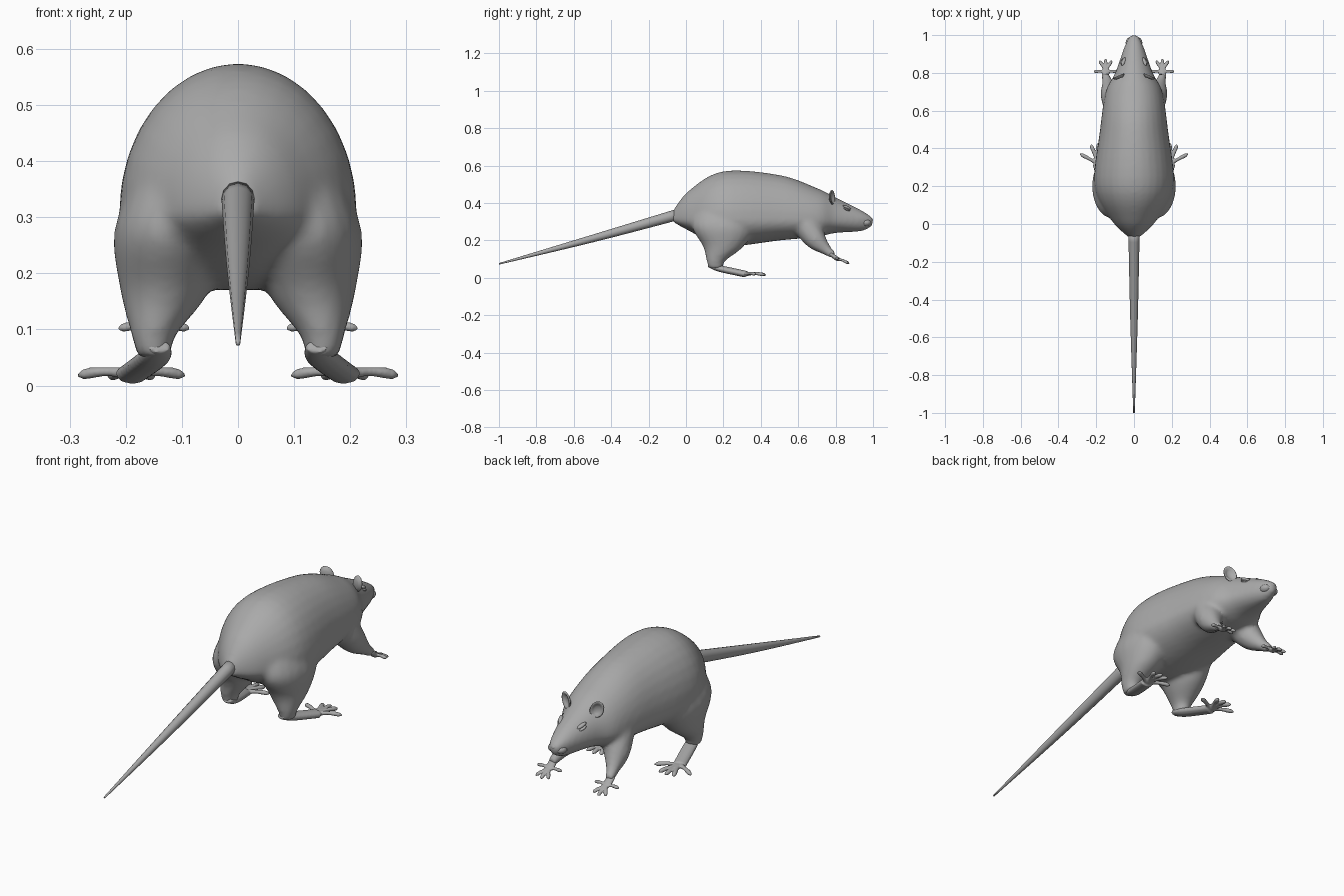
import bpy, bmesh
from math import sin, cos, pi, sqrt
from mathutils import Vector, Matrix

if "Cube" in bpy.data.objects:
    bpy.data.objects.remove(bpy.data.objects["Cube"])

GREY = (0.4, 0.4, 0.4, 1)
fur = bpy.data.materials.new("plain grey")
fur.use_nodes = True
fur.diffuse_color = GREY
fur.node_tree.nodes["Principled BSDF"].inputs["Base Color"].default_value = GREY


def angles(count):
    return [2 * pi * i / count for i in range(count)]


def spline(points, steps=6):
    """Smooth curve through control points with any number of values each."""
    padded = [points[0], *points, points[-1]]
    result = []
    for before, start, end, after in zip(padded, padded[1:], padded[2:], padded[3:]):
        for step in range(steps):
            t = step / steps
            row = []
            for a, b, c, d in zip(before, start, end, after):
                slope_in, slope_out = (c - a) / 2, (d - b) / 2
                ease = t * t * (3 - 2 * t)
                bend = t * (1 - t) * ((1 - t) * slope_in - t * slope_out)
                row.append(b + (c - b) * ease + bend)
            result.append(row)
    return result + [list(points[-1])]


def loft(bm, rings):
    """Skin a list of point rings and cap both ends."""
    rows = [[bm.verts.new(point) for point in ring] for ring in rings]
    for low, high in zip(rows, rows[1:]):
        for i in range(len(low)):
            bm.faces.new((low[i - 1], low[i], high[i], high[i - 1]))
    bm.faces.new(rows[0])
    bm.faces.new(rows[-1])


def tube(bm, path, flat=1):
    """Tapered tube through (x, y, z, radius) rows, optionally flattened."""
    points = [Vector(row[:3]) for row in path]
    last = len(points) - 1
    rings = []
    for i, (point, row) in enumerate(zip(points, path)):
        along = (points[min(i + 1, last)] - points[max(i - 1, 0)]).normalized()
        side = along.cross(Vector((0, 0, 1))).normalized()
        up = side.cross(along) * flat
        rings.append([point + row[-1] * (side * cos(a) + up * sin(a)) for a in angles(12)])
    loft(bm, rings)


def ball(bm, centre, size, turn=Matrix()):
    place = Matrix.Translation(centre) @ turn @ Matrix.Diagonal((*size, 1))
    bmesh.ops.create_uvsphere(bm, u_segments=16, v_segments=10, radius=1, matrix=place)


def finish(name, bm, voxel=None, smoothing=3):
    """Make the object; with a voxel size, fuse its pieces into one skin."""
    bmesh.ops.recalc_face_normals(bm, faces=bm.faces)
    mesh = bpy.data.meshes.new(name)
    bm.to_mesh(mesh)
    bm.free()
    mesh.materials.append(fur)
    mesh.shade_smooth()
    part = bpy.data.objects.new(name, mesh)
    bpy.context.collection.objects.link(part)
    if voxel:
        blend = part.modifiers.new("Blend", "REMESH")
        blend.mode = "VOXEL"
        blend.voxel_size = voxel
        blend.use_smooth_shade = True
        soften = part.modifiers.new("Soften", "SMOOTH")
        soften.iterations = smoothing


def foot(name, mirror, path, spread, reach, drop, thickness):
    """Flattened sole with five toes fanned out from its end."""
    bm = bmesh.new()
    path = [(mirror * x, y, z, r) for x, y, z, r in path]
    tube(bm, spline(path), 0.6)
    x, y, z, r = path[-1]
    for k in range(-2, 3):
        turn = spread * k * (1 + k * k / 5)
        toe = []
        for i in range(9):
            t = i / 8
            ahead = reach * t * cos(turn)
            # knuckle bulge, pad near the tip, rounded end
            radius = thickness * max(0.2, sqrt(1 - t ** 8) * (0.9 + 0.15 * cos(7 * t)))
            toe.append((x + mirror * reach * t * sin(turn), y + ahead,
                        z - drop * ahead + thickness * sin(pi * t) / 2, radius))
        tube(bm, toe, 0.9)
    finish(name, bm, 0.004)


# Torso and head: y, half width, top, bottom
WIDEST = 0.31
spine = [
    (-0.07, 0.03, 0.36, 0.3), (0.02, 0.12, 0.47, 0.25), (0.2, 0.21, 0.57, 0.17),
    (0.5, 0.18, 0.55, 0.2), (0.7, 0.15, 0.48, 0.22), (0.8, 0.1, 0.43, 0.24),
    (0.94, 0.05, 0.36, 0.25), (1, 0.02, 0.32, 0.28),
]
body = bmesh.new()
loft(body, [[(w * cos(a), y, WIDEST + sin(a) * (top - WIDEST if sin(a) > 0 else WIDEST - low))
             for a in angles(32)] for y, w, top, low in spline(spine)])

# Haunch: x, y, z, half width, half depth; foreleg and soles: x, y, z, radius
haunch = [(0.1, 0.2, 0.4, 0.07, 0.13), (0.12, 0.2, 0.28, 0.1, 0.17),
          (0.13, 0.2, 0.17, 0.08, 0.11), (0.15, 0.16, 0.09, 0.04, 0.05),
          (0.15, 0.16, 0.05, 0.03, 0.04)]
foreleg = [(0.08, 0.62, 0.32, 0.08), (0.12, 0.69, 0.21, 0.06),
           (0.14, 0.75, 0.15, 0.03), (0.15, 0.79, 0.12, 0.02)]
hind_sole = [(0.14, 0.12, 0.07, 0.02), (0.15, 0.18, 0.05, 0.03), (0.19, 0.32, 0.02, 0.03)]
fore_sole = [(0.15, 0.77, 0.13, 0.02), (0.15, 0.81, 0.1, 0.02)]

for s, side in ((1, "left"), (-1, "right")):
    loft(body, [[(s * (x + w * cos(a)), y + d * sin(a), z) for a in angles(20)]
                for x, y, z, w, d in spline(haunch)])
    tube(body, spline([(s * x, y, z, r) for x, y, z, r in foreleg]))
    foot(side + "_hind_foot", s, hind_sole, 0.3, 0.11, 0.05, 0.012)
    foot(side + "_forepaw", s, fore_sole, 0.45, 0.065, 0.4, 0.01)

    # Cupped ear turned outward
    ear = bmesh.new()
    place = (Matrix.Translation((s * 0.08, 0.78, 0.43)) @ Matrix.Rotation(s * -0.4, 4, "Z")
             @ Matrix.Rotation(s * 0.4, 4, "Y"))
    cup = [(-0.01, 0.6), (0, 1), (0.006, 0.9), (-0.004, 0.4)]
    loft(ear, [[place @ Vector((0.03 * k * cos(a), depth, 0.04 * k * sin(a)))
                for a in angles(20)] for depth, k in spline(cup, 3)])
    finish(side + "_ear", ear)

    # Narrow eye under a heavy lid
    eye = bmesh.new()
    lean = Matrix.Rotation(s * 0.4, 4, "Z") @ Matrix.Rotation(-0.4, 4, "X")
    ball(eye, (s * 0.06, 0.86, 0.365), (0.01, 0.02, 0.006), lean)
    ball(eye, (s * 0.055, 0.86, 0.377), (0.01, 0.025, 0.008), lean)
    finish(side + "_eye", eye)

finish("body", body, 0.011, 7)

# Nose and muzzle pads
muzzle = bmesh.new()
ball(muzzle, (0, 0.98, 0.31), (0.02, 0.02, 0.015))
for s in (1, -1):
    ball(muzzle, (s * 0.02, 0.96, 0.295), (0.025, 0.03, 0.02))
finish("muzzle", muzzle, 0.005)

# Tail
tail = bmesh.new()
tube(tail, spline([(0, -0.04, 0.34, 0.03), (0, -0.5, 0.21, 0.02), (0, -1, 0.075, 0.004)]))
finish("tail", tail)
